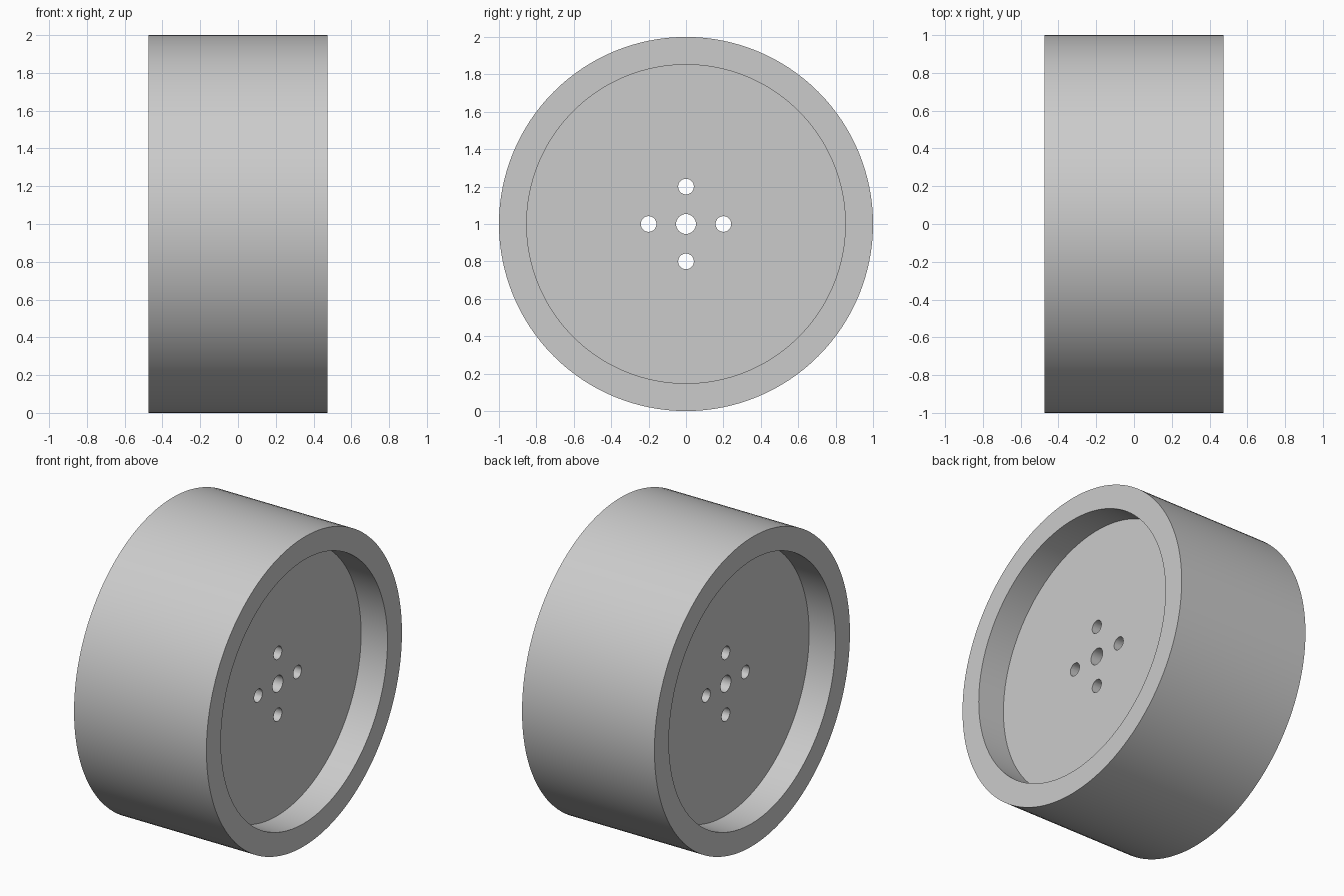
import bpy
import bmesh
from math import pi, cos, sin
from mathutils import Matrix, Vector

HALF_WIDTH, FLOOR = 0.474, 0.285      # rim face and recessed web face along x
RIM_R, RECESS_R = 1.0, 0.852
BORE_R, BOLT_R, BOLT_CIRCLE = 0.053, 0.042, 0.2
CENTRE = Vector((0, 0, 1))

if "Cube" in bpy.data.objects:
    bpy.data.objects.remove(bpy.data.objects["Cube"])

grey = bpy.data.materials.new("light_grey")
grey.use_nodes = True
colour = (0.6, 0.6, 0.6, 1)
grey.diffuse_color = colour
grey.node_tree.nodes["Principled BSDF"].inputs["Base Color"].default_value = colour


def add_object(name, bm):
    bmesh.ops.recalc_face_normals(bm, faces=bm.faces)
    mesh = bpy.data.meshes.new(name)
    bm.to_mesh(mesh)
    bm.free()
    mesh.materials.append(grey)
    obj = bpy.data.objects.new(name, mesh)
    bpy.context.collection.objects.link(obj)
    return obj


# Wheel body: closed half section (x, radius) spun about the x axis
half = [(FLOOR, BORE_R), (FLOOR, RECESS_R), (HALF_WIDTH, RECESS_R), (HALF_WIDTH, RIM_R)]
profile = half + [(-x, r) for x, r in reversed(half)]
bm = bmesh.new()
verts = [bm.verts.new((x, 0, 1 + r)) for x, r in profile]
edges = [bm.edges.new((v, verts[i - 1])) for i, v in enumerate(verts)]
bmesh.ops.spin(bm, geom=verts + edges, cent=CENTRE, axis=(1, 0, 0),
               angle=2 * pi, steps=128, use_merge=True)
bmesh.ops.remove_doubles(bm, verts=bm.verts, dist=0.0001)
wheel = add_object("wheel", bm)

# Four bolt holes through the web
bm = bmesh.new()
for i in range(4):
    a = i * pi / 2
    place = Matrix.Translation(CENTRE + BOLT_CIRCLE * Vector((0, cos(a), sin(a))))
    bmesh.ops.create_cone(bm, cap_ends=True, segments=32, radius1=BOLT_R, radius2=BOLT_R,
                          depth=1, matrix=place @ Matrix.Rotation(pi / 2, 4, "Y"))
cutter = add_object("bolt_hole_cutter", bm)
cutter.hide_render = True

cut = wheel.modifiers.new("bolt_holes", "BOOLEAN")
cut.operation = "DIFFERENCE"
cut.solver = "EXACT"
cut.object = cutter

bpy.ops.object.select_all(action="DESELECT")
wheel.select_set(True)
bpy.context.view_layer.objects.active = wheel
bpy.ops.object.modifier_apply(modifier=cut.name)
bpy.data.objects.remove(cutter)
bpy.ops.object.shade_smooth_by_angle(angle=pi / 6)
